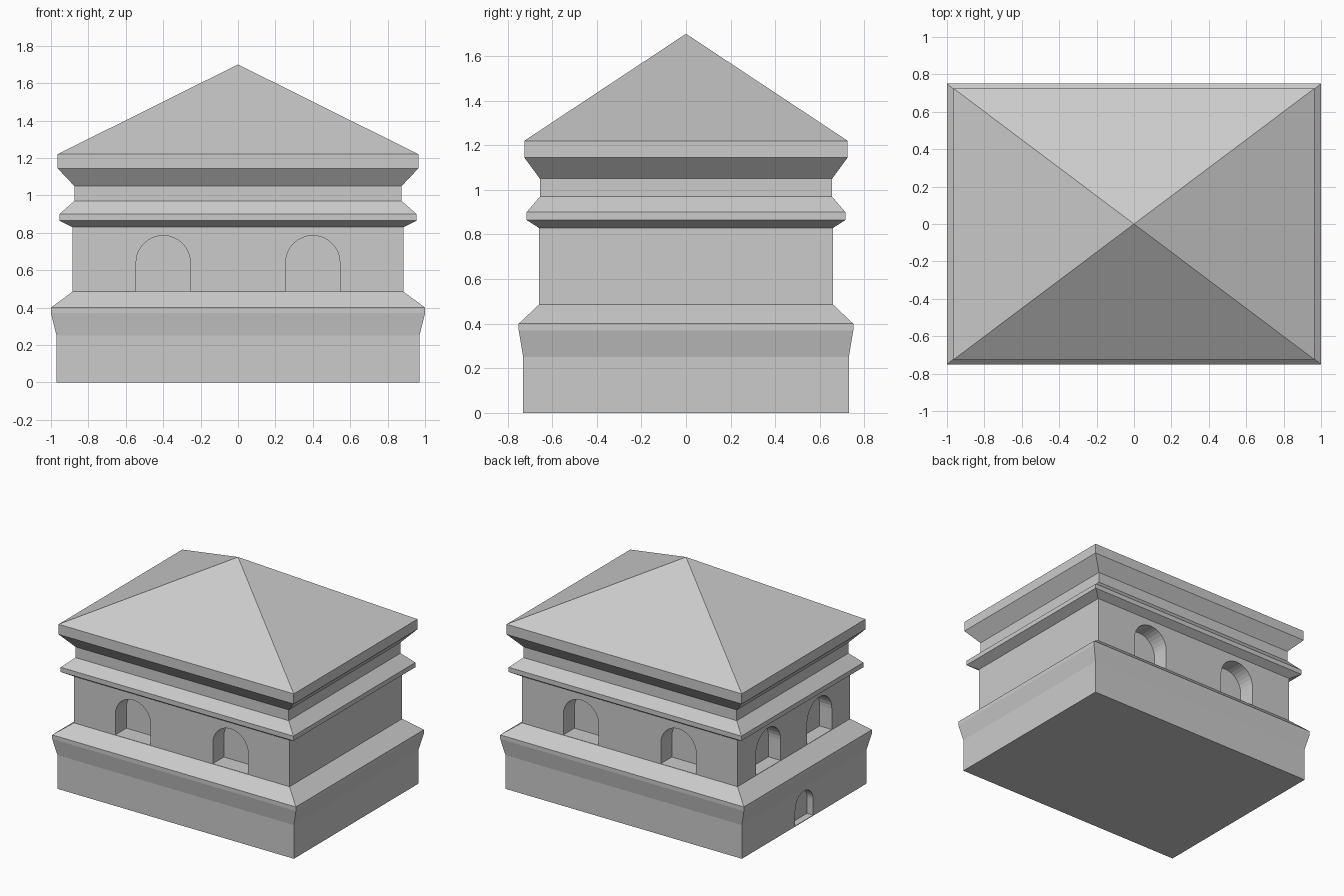
import bpy, bmesh, math
from mathutils import Matrix

if "Cube" in bpy.data.objects:
    bpy.data.objects.remove(bpy.data.objects["Cube"])

# Rectangular profile rings: half width x, half depth y, height z
RINGS = [
    (0.97, 0.73, 0.0), (0.97, 0.73, 0.25), (1.0, 0.75, 0.37), (1.0, 0.75, 0.40),
    (0.885, 0.66, 0.485), (0.885, 0.66, 0.83),
    (0.955, 0.715, 0.865), (0.955, 0.715, 0.90),
    (0.875, 0.655, 0.97), (0.875, 0.655, 1.05),
    (0.965, 0.725, 1.145), (0.965, 0.725, 1.22),
]
APEX = 1.70


def add_object(name, bm):
    bmesh.ops.recalc_face_normals(bm, faces=bm.faces[:])
    mesh = bpy.data.meshes.new(name)
    bm.to_mesh(mesh)
    bm.free()
    obj = bpy.data.objects.new(name, mesh)
    bpy.context.collection.objects.link(obj)
    return obj


# Building body: stacked rings closed by a pyramid roof
bm = bmesh.new()
loops = [[bm.verts.new((sx * x, sy * y, z)) for sx, sy in ((-1, -1), (1, -1), (1, 1), (-1, 1))]
         for x, y, z in RINGS]
bm.faces.new(loops[0][::-1])
for low, high in zip(loops, loops[1:]):
    for i in range(4):
        j = (i + 1) % 4
        bm.faces.new((low[i], low[j], high[j], high[i]))
tip = bm.verts.new((0, 0, APEX))
for i in range(4):
    bm.faces.new((loops[-1][i], loops[-1][(i + 1) % 4], tip))
building = add_object("building", bm)


def arch_cutter(bm, pos, angle, wall, depth, radius, bottom, top):
    """Arched prism; sits on the front wall at offset pos, then turned by angle."""
    spring = top - radius
    steps = 16
    pts = [(-radius, bottom), (radius, bottom)]
    pts += [(radius * math.cos(math.pi * k / steps), spring + radius * math.sin(math.pi * k / steps))
            for k in range(steps + 1)]
    face = bm.faces.new([bm.verts.new((pos + x, -wall + depth, z)) for x, z in pts])
    ext = bmesh.ops.extrude_face_region(bm, geom=[face])["geom"]
    new = [v for v in ext if isinstance(v, bmesh.types.BMVert)]
    bmesh.ops.translate(bm, verts=new, vec=(0, -depth - 0.06, 0))
    verts = list(set(new) | set(face.verts))
    bmesh.ops.rotate(bm, verts=verts, cent=(0, 0, 0), matrix=Matrix.Rotation(angle, 3, 'Z'))


# Recess cutters: windows on front, back and left, plus a small door on the left
bm = bmesh.new()
for side in (-1, 1):
    for angle in (0, math.pi):
        arch_cutter(bm, side * 0.4, angle, 0.66, 0.13, 0.145, 0.487, 0.785)
    arch_cutter(bm, side * 0.3, -math.pi / 2, 0.885, 0.10, 0.145, 0.487, 0.785)
arch_cutter(bm, 0.0, -math.pi / 2, 0.97, 0.05, 0.105, 0.005, 0.225)
cutter = add_object("recess_cutter", bm)
cutter.hide_render = True
cutter.hide_set(True)

# Carve the recesses
mod = building.modifiers.new("recesses", 'BOOLEAN')
mod.operation = 'DIFFERENCE'
mod.solver = 'EXACT'
mod.object = cutter
bpy.context.view_layer.objects.active = building
building.select_set(True)
bpy.ops.object.modifier_apply(modifier=mod.name)
bpy.data.objects.remove(cutter, do_unlink=True)
